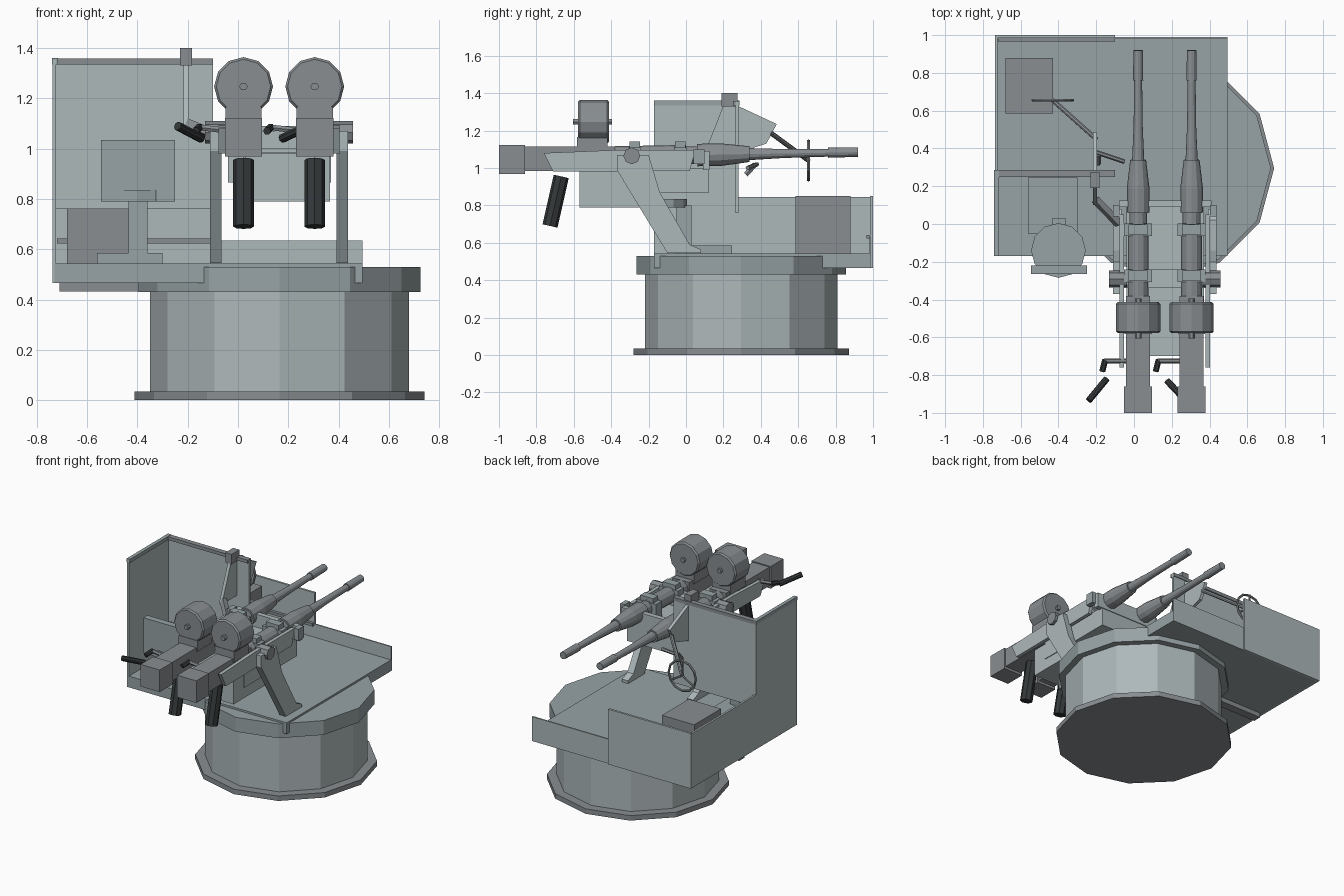
import bpy, math
from mathutils import Vector


def colour(name, r, g, b):
    m = bpy.data.materials.new(name)
    m.diffuse_color = (r, g, b, 1)
    return m


DARK = colour("dark_grip", 0.035, 0.04, 0.042)
PAINT = colour("grey_paint", 0.42, 0.48, 0.49)
DECK = colour("deck_grey", 0.31, 0.365, 0.375)
STEEL = colour("gun_steel", 0.25, 0.27, 0.285)


def mesh(name, verts, faces, mat):
    me = bpy.data.meshes.new(name)
    me.from_pydata(verts, [], faces)
    me.update()
    ob = bpy.data.objects.new(name, me)
    bpy.context.collection.objects.link(ob)
    me.materials.append(mat)
    return ob


def box(name, x0, x1, y0, y1, z0, z1, mat=PAINT):
    v = [(x, y, z) for z in (z0, z1) for x, y in ((x0, y0), (x1, y0), (x1, y1), (x0, y1))]
    f = [(3, 2, 1, 0), (4, 5, 6, 7)] + [(i, (i + 1) % 4, (i + 1) % 4 + 4, i + 4) for i in range(4)]
    return mesh(name, v, f, mat)


def lathe(name, origin, axis, prof, n=12, mat=STEEL):
    """Closed solid of revolution; prof is a list of (distance along axis, radius)."""
    o, a = Vector(origin), Vector(axis).normalized()
    u = Vector((1, 0, 0)) if abs(a.x) < 0.9 else Vector((0, 1, 0))
    u = (u - a * u.dot(a)).normalized()
    w = a.cross(u)
    v, f = [], []
    for d, r in prof:
        for i in range(n):
            t = 2 * math.pi * i / n
            v.append(o + a * d + (u * math.cos(t) + w * math.sin(t)) * r)
    for k in range(len(prof) - 1):
        for i in range(n):
            j = (i + 1) % n
            f.append((k * n + i, k * n + j, (k + 1) * n + j, (k + 1) * n + i))
    m = (len(prof) - 1) * n
    f += [tuple(reversed(range(n))), tuple(range(m, m + n))]
    return mesh(name, v, f, mat)


def rod(name, p, q, r, n=8, mat=STEEL):
    d = Vector(q) - Vector(p)
    return lathe(name, p, d, [(0, r), (d.length, r)], n, mat)


def side_plate(name, x0, x1, prof, mat=PAINT):
    """Extrude a (y, z) outline, given counter-clockwise seen from +x, along x."""
    n = len(prof)
    v = [(x, y, z) for x in (x0, x1) for y, z in prof]
    f = [tuple(reversed(range(n))), tuple(range(n, 2 * n))]
    f += [(i, (i + 1) % n, (i + 1) % n + n, i + n) for i in range(n)]
    return mesh(name, v, f, mat)


# Pedestal: foot flange, drum, top flange
C = (0.165, 0.295, 0)
lathe("pedestal_foot", C, (0, 0, 1), [(0, 0.577), (0.035, 0.577)])
lathe("pedestal_drum", C, (0, 0, 1), [(0.03, 0.515), (0.435, 0.515)], 12, PAINT)
lathe("pedestal_top", C, (0, 0, 1), [(0.43, 0.56), (0.53, 0.56)], 12, DECK)

# Deck with rear lip and walls
box("deck", -0.73, 0.495, -0.17, 0.985, 0.465, 0.543, DECK)
box("deck_strut", -0.71, -0.3, 0.37, 0.43, 0.433, 0.47, STEEL)
box("rear_lip", -0.735, 0.495, 0.98, 0.99, 0.465, 0.635)
box("rear_panel", -0.735, -0.1, 0.985, 1.0, 0.465, 0.85)
box("rear_panel_rib", -0.72, -0.1, 0.965, 0.985, 0.622, 0.642, STEEL)
side_plate("left_wall", -0.737, -0.723,
           [(-0.17, 0.465), (1.0, 0.465), (1.0, 0.845), (0.28, 0.845), (0.28, 1.355), (-0.17, 1.355)])
box("shield", -0.735, -0.1, 0.265, 0.28, 0.76, 1.355)
box("shield_rim", -0.73, -0.1, 0.25, 0.285, 1.335, 1.358, STEEL)
box("wall_rim", -0.74, -0.715, -0.17, 0.285, 1.335, 1.36, DECK)
box("storage_box", -0.68, -0.43, 0.585, 0.88, 0.54, 0.85, STEEL)

# Seat
box("seat_base", -0.56, -0.30, -0.05, 0.245, 0.54, 0.585, DECK)
box("seat_post", -0.435, -0.36, -0.05, 0.03, 0.55, 0.8, DECK)
lathe("seat", (-0.4, -0.14, 0.79), (0, 0, 1), [(0, 0.145), (0.045, 0.145)], 12, DECK)
box("seat_back", -0.545, -0.25, -0.265, -0.22, 0.79, 1.035, DECK)

# Mount: legs, feet, side rails, trunnions (mirrored about the mount centre)
MX = 0.163
for s, tag in ((-1, "left"), (1, "right")):
    def xs(a, b):
        return sorted((MX + s * a, MX + s * b))
    side_plate(tag + "_leg", *xs(0.228, 0.275),
               [(-0.10, 0.545), (0.08, 0.545), (0.08, 0.565), (0.02, 0.59), (-0.14, 0.87),
                (-0.2, 1.07), (-0.37, 1.07), (-0.37, 0.99)])
    side_plate(tag + "_rail", *xs(0.215, 0.24),
               [(-0.71, 0.98), (0.02, 0.985), (0.05, 1.095), (-0.40, 1.095), (-0.76, 1.08)])
    rod(tag + "_trunnion", (MX + s * 0.2, -0.29, 1.065), (MX + s * 0.295, -0.29, 1.065), 0.045)
    box(tag + "_rail_block", *xs(0.24, 0.275), 0.04, 0.1, 1.02, 1.1, DECK)
box("mount_box", -0.04, 0.37, -0.46, 0.12, 0.865, 1.0)
box("lower_mount_box", 0.03, 0.365, -0.57, -0.17, 0.79, 0.98)
box("front_crossbar", -0.08, 0.41, 0.09, 0.125, 0.99, 1.09)
box("trunnion_bar", -0.08, 0.41, -0.34, -0.24, 1.0, 1.07)
box("centre_plate", 0.08, 0.25, -0.70, -0.4, 0.985, 1.0)


# Guns: both alike, with a slight upward tilt
def gz(y):
    return 1.068 + 0.018 * y


for gx, tag in ((0.022, "left"), (0.305, "right")):
    box(tag + "_gun_butt", gx - 0.074, gx + 0.074, -1.0, -0.86, 0.968, 1.122, STEEL)
    box(tag + "_receiver", gx - 0.064, gx + 0.064, -0.86, -0.38, 0.985, 1.115, STEEL)
    lathe(tag + "_barrel", (gx, -0.4, gz(-0.4)), (0, 1, 0.018),
          [(0, 0.055), (0.4, 0.055), (0.4, 0.047), (0.46, 0.047), (0.46, 0.06), (0.59, 0.06),
           (0.74, 0.042), (0.74, 0.032), (0.92, 0.024), (1.16, 0.021), (1.16, 0.027), (1.32, 0.025)])
    for y in (-0.275, -0.03):
        box(tag + "_gun_clamp", gx - 0.074, gx + 0.074, y - 0.033, y + 0.033, 1.0, 1.11, DECK)
        box(tag + "_clamp_top", gx - 0.05, gx + 0.05, y - 0.028, y + 0.028, 1.1, 1.142, DECK)
    lathe(tag + "_magazine", (gx, -0.578, 1.247), (0, 1, 0),
          [(0, 0.108), (0.01, 0.117), (0.155, 0.117), (0.165, 0.108)])
    rod(tag + "_magazine_knob", (gx, -0.605, 1.247), (gx, -0.395, 1.247), 0.017, 6)
    box(tag + "_magazine_bracket", gx - 0.072, gx + 0.072, -0.582, -0.42, 1.09, 1.165, STEEL)
    rod(tag + "_chute", (gx, -0.667, 0.955), (gx, -0.727, 0.69), 0.041, 8, DARK)
    rod(tag + "_crank", (gx - 0.05, -0.725, 1.07), (gx - 0.18, -0.725, 1.085), 0.013, 6)
    rod(tag + "_crank_grip", (gx - 0.175, -0.72, 1.085), (gx - 0.19, -0.78, 1.07), 0.016, 6, DARK)

# Rear hand grips
rod("left_grip", (-0.145, -0.82, 1.04), (-0.24, -0.935, 1.09), 0.018, 8, DARK)
rod("right_grip", (0.175, -0.83, 1.04), (0.26, -0.92, 1.08), 0.018, 8, DARK)

# Sight arm, head and bracket to the mount
box("sight_head", -0.23, -0.182, 0.19, 0.275, 1.33, 1.4, STEEL)
side_plate("sight_arm", -0.217, -0.195,
           [(0.10, 1.08), (0.27, 1.08), (0.43, 1.13), (0.485, 1.235), (0.27, 1.335), (0.2, 1.335)])
rod("sight_bracket", (-0.205, 0.13, 1.1), (-0.08, 0.0, 1.05), 0.024, 4)

# Handwheel with shaft and small crank
hub = (-0.43, 0.655, 1.04)
bpy.ops.mesh.primitive_torus_add(major_segments=12, minor_segments=6, major_radius=0.105,
                                 minor_radius=0.008, location=hub, rotation=(math.pi / 2, 0, 0))
bpy.context.object.name = "handwheel"
bpy.context.object.data.materials.append(STEEL)
for k in range(3):
    t = math.pi / 2 + k * 2 * math.pi / 3
    rod("handwheel_spoke", hub, (hub[0] + 0.105 * math.cos(t), hub[1], hub[2] + 0.105 * math.sin(t)), 0.007, 6)
rod("handwheel_shaft", hub, (-0.2, 0.45, 1.19), 0.013)
rod("aim_crank", (-0.2, 0.38, 1.02), (-0.05, 0.33, 1.0), 0.012, 6)
rod("aim_crank_grip", (-0.19, 0.37, 1.02), (-0.19, 0.32, 0.965), 0.016, 6)
